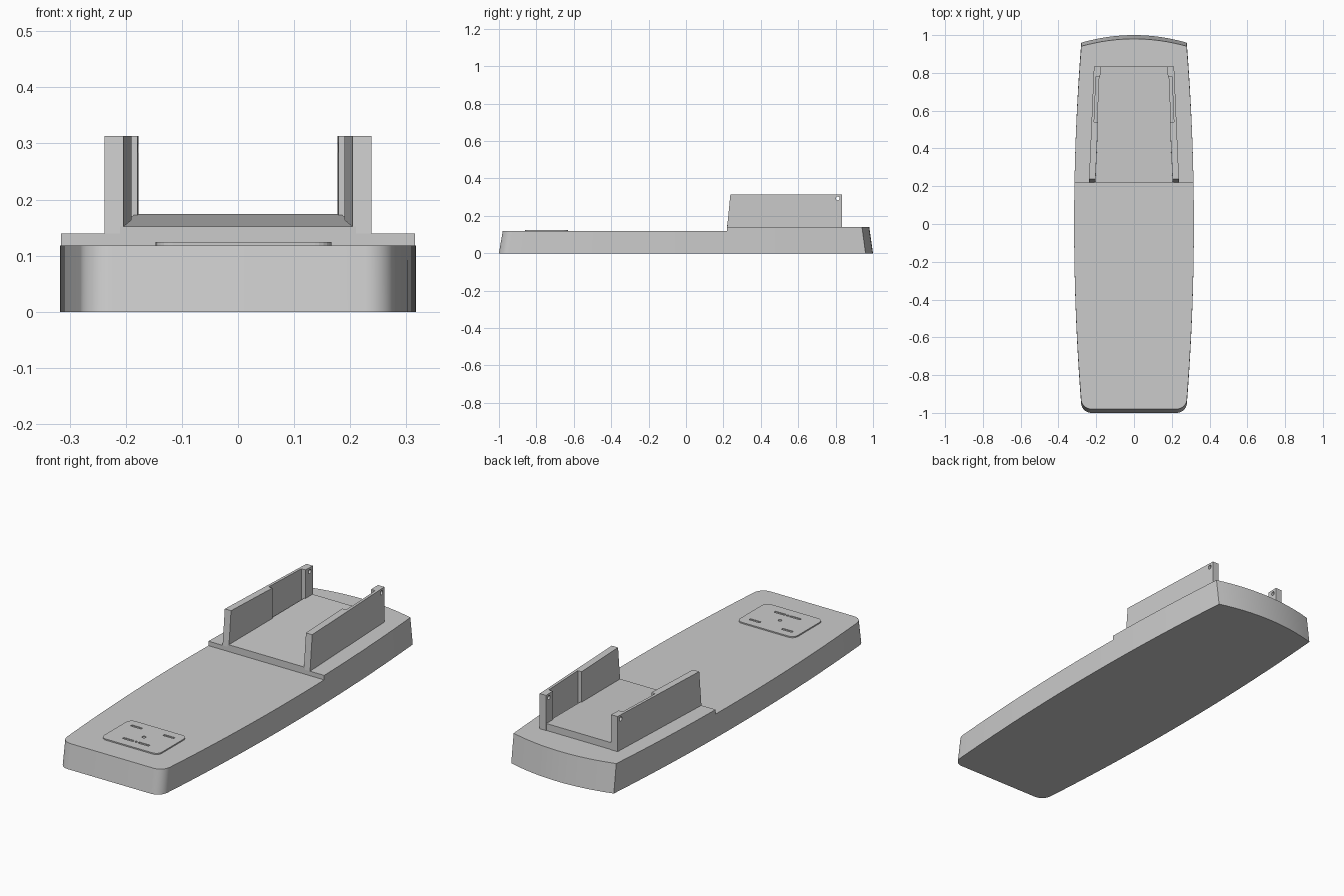
import bpy, bmesh, math
from mathutils import Matrix

if "Cube" in bpy.data.objects:
    bpy.data.objects.remove(bpy.data.objects["Cube"])

STEP_Y = 0.22


def finish(bm, name, angle=None):
    bmesh.ops.recalc_face_normals(bm, faces=bm.faces)
    me = bpy.data.meshes.new(name)
    bm.to_mesh(me)
    bm.free()
    ob = bpy.data.objects.new(name, me)
    bpy.context.collection.objects.link(ob)
    if angle:
        bpy.ops.object.select_all(action='DESELECT')
        ob.select_set(True)
        bpy.context.view_layer.objects.active = ob
        bpy.ops.object.shade_smooth_by_angle(angle=math.radians(angle))
    return ob


def loft(bm, low, high):
    """Closed solid between two matching rings of 3D points."""
    a = [bm.verts.new(p) for p in low]
    b = [bm.verts.new(p) for p in high]
    n = len(a)
    for i in range(n):
        j = (i + 1) % n
        bm.faces.new((a[i], a[j], b[j], b[i]))
    bm.faces.new(a)
    bm.faces.new(b)


def cut(ob, bm):
    """Subtract a helper mesh and remove the helper."""
    tool = finish(bm, "cutter")
    tool.hide_render = True
    mod = ob.modifiers.new("cut", 'BOOLEAN')
    mod.operation = 'DIFFERENCE'
    mod.solver = 'EXACT'
    mod.object = tool
    bpy.context.view_layer.objects.active = ob
    bpy.ops.object.modifier_apply(modifier=mod.name)
    bpy.data.objects.remove(tool)


def add_cylinder(bm, center, radius, depth, axis='Z'):
    m = Matrix.Translation(center)
    if axis == 'X':
        m = m @ Matrix.Rotation(math.pi / 2, 4, 'Y')
    bmesh.ops.create_cone(bm, cap_ends=True, segments=16, radius1=radius,
                          radius2=radius, depth=depth, matrix=m)


def add_box(bm, center, size):
    m = Matrix.Translation(center) @ Matrix.Diagonal((*size, 1))
    bmesh.ops.create_cube(bm, size=1, matrix=m)


# Base: bowed sides, rounded front corners, arched rear, one step in height
def half_width(y):
    return 0.317 - 0.037 * (y / 0.95) ** 2


R = 0.055
side = [STEP_Y + (-1 + R - STEP_Y) * i / 14 for i in range(15)]
front_right = [(half_width(y), y) for y in side]
cx = half_width(-1 + R) - R
front_right += [(cx + R * math.cos(t), -1 + R - R * math.sin(t))
                for t in [math.pi / 2 * i / 8 for i in range(1, 9)]]
front = front_right + [(-x, y) for x, y in reversed(front_right)]

rear_side = [(half_width(y), y) for y in [STEP_Y + 0.74 * i / 9 for i in range(10)]]
w = rear_side[-1][0]
arch = [(w * (1 - i / 8), 1 - 0.04 * (1 - i / 8) ** 2) for i in range(1, 16)]
rear = rear_side + arch + [(-x, y) for x, y in reversed(rear_side)]

bm = bmesh.new()
for chain, top, k in ((front, 0.118, 1.2 / 1.22), (rear, 0.14, 0.76 / 0.78)):
    lo = [bm.verts.new((x, y, 0)) for x, y in chain]
    hi = [bm.verts.new((x, STEP_Y + (y - STEP_Y) * k, top)) for x, y in chain]
    for i in range(len(chain) - 1):
        bm.faces.new((lo[i], lo[i + 1], hi[i + 1], hi[i]))
    bm.faces.new(lo)
    bm.faces.new(hi)
bmesh.ops.remove_doubles(bm, verts=bm.verts, dist=1e-5)
ends = [v for v in bm.verts if abs(v.co.y - STEP_Y) < 1e-5 and v.co.z > 0.05]
ends.sort(key=lambda v: math.atan2(v.co.z - 0.129, v.co.x))
bm.faces.new(ends)
finish(bm, "base", 25)

# Sloping floor between the side walls
E = 0.006
bm = bmesh.new()
plan = [(-0.204 - E, STEP_Y, 0.152), (0.204 + E, STEP_Y, 0.152),
        (0.178 + E, 0.833, 0.174), (-0.178 - E, 0.833, 0.174)]
loft(bm, [(x, y, 0.139) for x, y, z in plan], plan)
finish(bm, "cradle_floor")

# Side wall with recessed middle and end post, mirrored
plan = [(0.238, STEP_Y), (0.212, 0.835), (0.177, 0.835), (0.179, 0.78),
        (0.201, 0.78), (0.211, 0.54), (0.190, 0.54), (0.204, STEP_Y)]
bm = bmesh.new()
loft(bm, [(x, y, 0.139) for x, y in plan],
     [(x, y + (0.017 if y == STEP_Y else 0), 0.313) for x, y in plan])
wall = finish(bm, "side_wall")
bm = bmesh.new()
add_cylinder(bm, (0.195, 0.812, 0.293), 0.010, 0.2, 'X')
cut(wall, bm)
wall.modifiers.new("mirror", 'MIRROR')

# Rounded mounting plate with slots and a centre hole
PX, PY, HX, HY, PR = 0.010, -0.745, 0.157, 0.115, 0.03
ring = []
for q, (sx, sy) in enumerate(((1, 1), (-1, 1), (-1, -1), (1, -1))):
    for i in range(7):
        t = math.pi / 2 * (q + i / 6)
        ring.append((PX + sx * (HX - PR) + PR * math.cos(t),
                     PY + sy * (HY - PR) + PR * math.sin(t)))
bm = bmesh.new()
loft(bm, [(x, y, 0.117) for x, y in ring], [(x, y, 0.124) for x, y in ring])
plate = finish(bm, "front_plate")
bm = bmesh.new()
for x, y in ((-0.078, -0.677), (0.098, -0.677), (-0.032, -0.806), (0.052, -0.806)):
    add_box(bm, (x, y, 0.124), (0.058, 0.012, 0.008))
add_cylinder(bm, (PX, PY, 0.124), 0.009, 0.008)
add_cylinder(bm, (PX, -0.806, 0.124), 0.006, 0.008)
cut(plate, bm)
